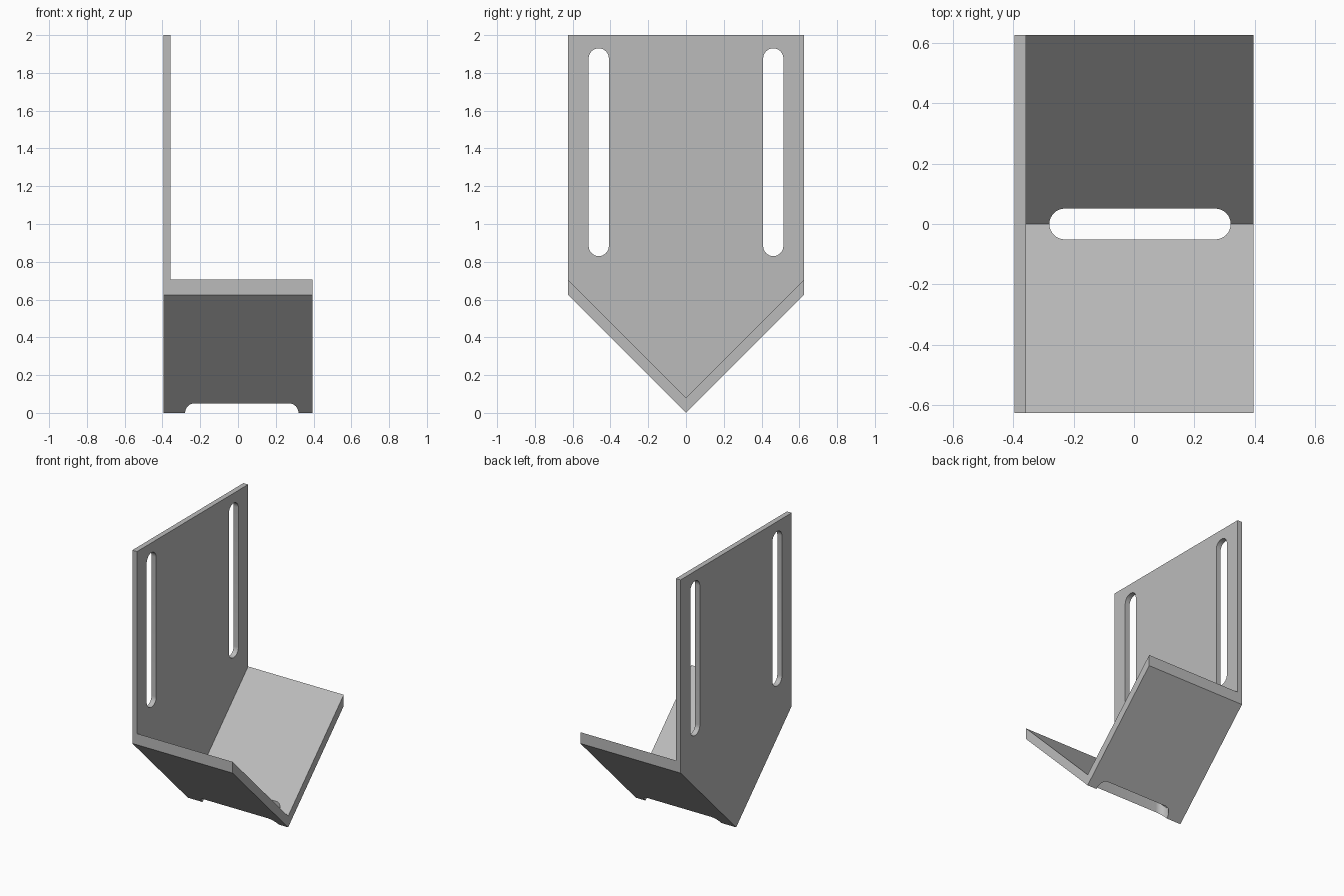
import bpy, bmesh, math
from mathutils import Matrix

if "Cube" in bpy.data.objects:
    bpy.data.objects.remove(bpy.data.objects["Cube"])

# Overall dimensions
HALF_X, HALF_Y, TOP = 0.395, 0.625, 2.0
WALL = 0.037          # upright thickness
LIP = 0.08            # vertical thickness of the angled shelf

grey = bpy.data.materials.new("plain grey")
grey.use_nodes = True
grey.diffuse_color = (0.5, 0.5, 0.5, 1)
grey.node_tree.nodes["Principled BSDF"].inputs["Base Color"].default_value = grey.diffuse_color


def prism(name, outline, depth, matrix):
    """Extrude a flat outline along its local z, then place it."""
    bm = bmesh.new()
    face = bm.faces.new([bm.verts.new((u, v, 0)) for u, v in outline])
    new = bmesh.ops.extrude_face_region(bm, geom=[face])["geom"]
    bmesh.ops.translate(bm, vec=(0, 0, depth),
                        verts=[g for g in new if isinstance(g, bmesh.types.BMVert)])
    bmesh.ops.recalc_face_normals(bm, faces=bm.faces)
    bm.transform(matrix)
    mesh = bpy.data.meshes.new(name)
    bm.to_mesh(mesh)
    bm.free()
    mesh.materials.append(grey)
    obj = bpy.data.objects.new(name, mesh)
    bpy.context.collection.objects.link(obj)
    return obj


def slot_outline(length, width, steps=16):
    """Upright rounded slot centred on the origin."""
    r, h = width / 2, (length - width) / 2
    return [(r * math.cos(math.pi * (i / steps + end)),
             r * math.sin(math.pi * (i / steps + end)) + (h, -h)[end])
            for end in (0, 1) for i in range(steps + 1)]


def along_x(x, y=0, z=0):
    """Map outline (u, v) to (y, z), with extrusion towards +x."""
    return Matrix.Translation((x, y, z)) @ Matrix(
        ((0, 0, 1, 0), (1, 0, 0, 0), (0, 1, 0, 0), (0, 0, 0, 1)))


def cut(target, cutter):
    cutter.hide_render = True
    mod = target.modifiers.new(cutter.name, "BOOLEAN")
    mod.operation, mod.solver, mod.object = "DIFFERENCE", "EXACT", cutter
    bpy.context.view_layer.objects.active = target
    bpy.ops.object.modifier_apply(modifier=mod.name)
    bpy.data.objects.remove(cutter)


# Pointed block, hollowed to leave the upright plate and V-shaped shelf
bracket = prism("bracket", [(0, 0), (HALF_Y, HALF_Y), (HALF_Y, TOP),
                            (-HALF_Y, TOP), (-HALF_Y, HALF_Y)],
                2 * HALF_X, along_x(-HALF_X))
cut(bracket, prism("hollow", [(0, LIP), (1, 1 + LIP), (1, 3), (-1, 3), (-1, 1 + LIP)],
                   2, along_x(-HALF_X + WALL)))

# Two tall mounting slots in the upright
for side in (-1, 1):
    cut(bracket, prism("mounting_slot", slot_outline(1.1, 0.107), 0.3,
                       along_x(-0.5, side * 0.462, 1.38)))

# Drain slot along the bottom fold
cut(bracket, prism("fold_slot", slot_outline(0.6, 0.102), 0.6,
                   Matrix.Translation((0.02, 0, -0.2)) @ Matrix.Rotation(math.pi / 2, 4, "Z")))

# Smooth slot ends, sharp plate edges
bpy.ops.object.select_all(action="DESELECT")
bracket.select_set(True)
bpy.context.view_layer.objects.active = bracket
bpy.ops.object.shade_smooth_by_angle(angle=math.radians(30))
